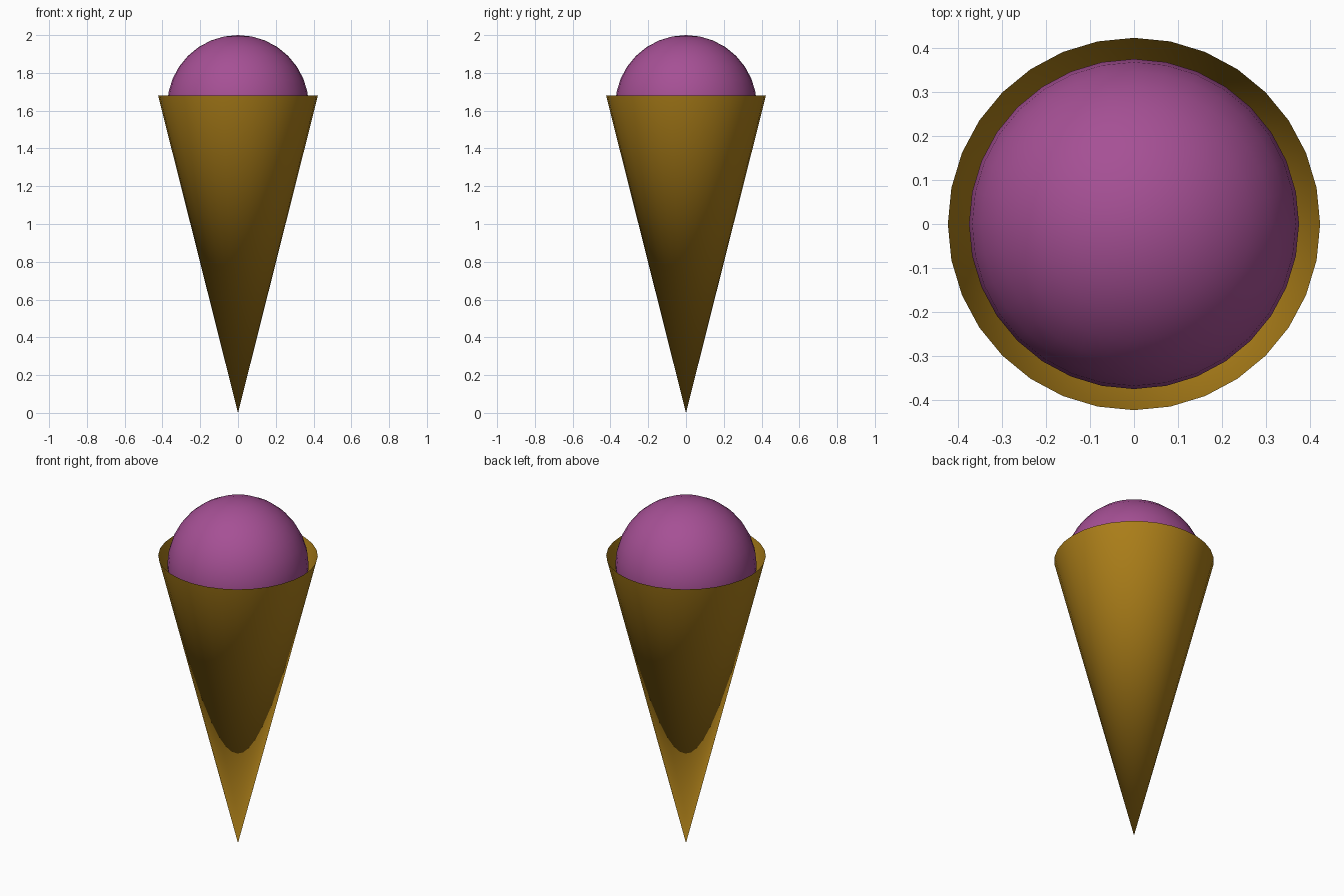
import bpy
import bmesh
from mathutils import Matrix

if "Cube" in bpy.data.objects:
    bpy.data.objects.remove(bpy.data.objects["Cube"])

SIDES = 32
RIM_Z, RIM_R = 1.68, 0.423
SCOOP_R = 0.375


def add_part(name, bm, color):
    bmesh.ops.recalc_face_normals(bm, faces=bm.faces)
    mesh = bpy.data.meshes.new(name)
    bm.to_mesh(mesh)
    bm.free()
    mesh.shade_smooth()
    mat = bpy.data.materials.new(name + "_color")
    mat.diffuse_color = (*color, 1)
    mat.use_nodes = True
    mat.node_tree.nodes["Principled BSDF"].inputs["Base Color"].default_value = mat.diffuse_color
    mesh.materials.append(mat)
    obj = bpy.data.objects.new(name, mesh)
    bpy.context.collection.objects.link(obj)
    return obj


# Wafer cone: open, thin-walled, tip on the ground
bm = bmesh.new()
tip = bm.verts.new((0, 0, 0))
rim = bmesh.ops.create_circle(bm, segments=SIDES, radius=RIM_R,
                              matrix=Matrix.Translation((0, 0, RIM_Z)))["verts"]
for i in range(SIDES):
    bm.faces.new((tip, rim[(i + 1) % SIDES], rim[i]))
add_part("wafer_cone", bm, (0.42, 0.215, 0.01))

# Ice cream scoop: ball resting inside the rim, top at z = 2
bm = bmesh.new()
bmesh.ops.create_uvsphere(bm, u_segments=SIDES, v_segments=16, radius=SCOOP_R,
                          matrix=Matrix.Translation((0, 0, 2 - SCOOP_R)))
add_part("ice_cream_scoop", bm, (0.38, 0.08, 0.3))
